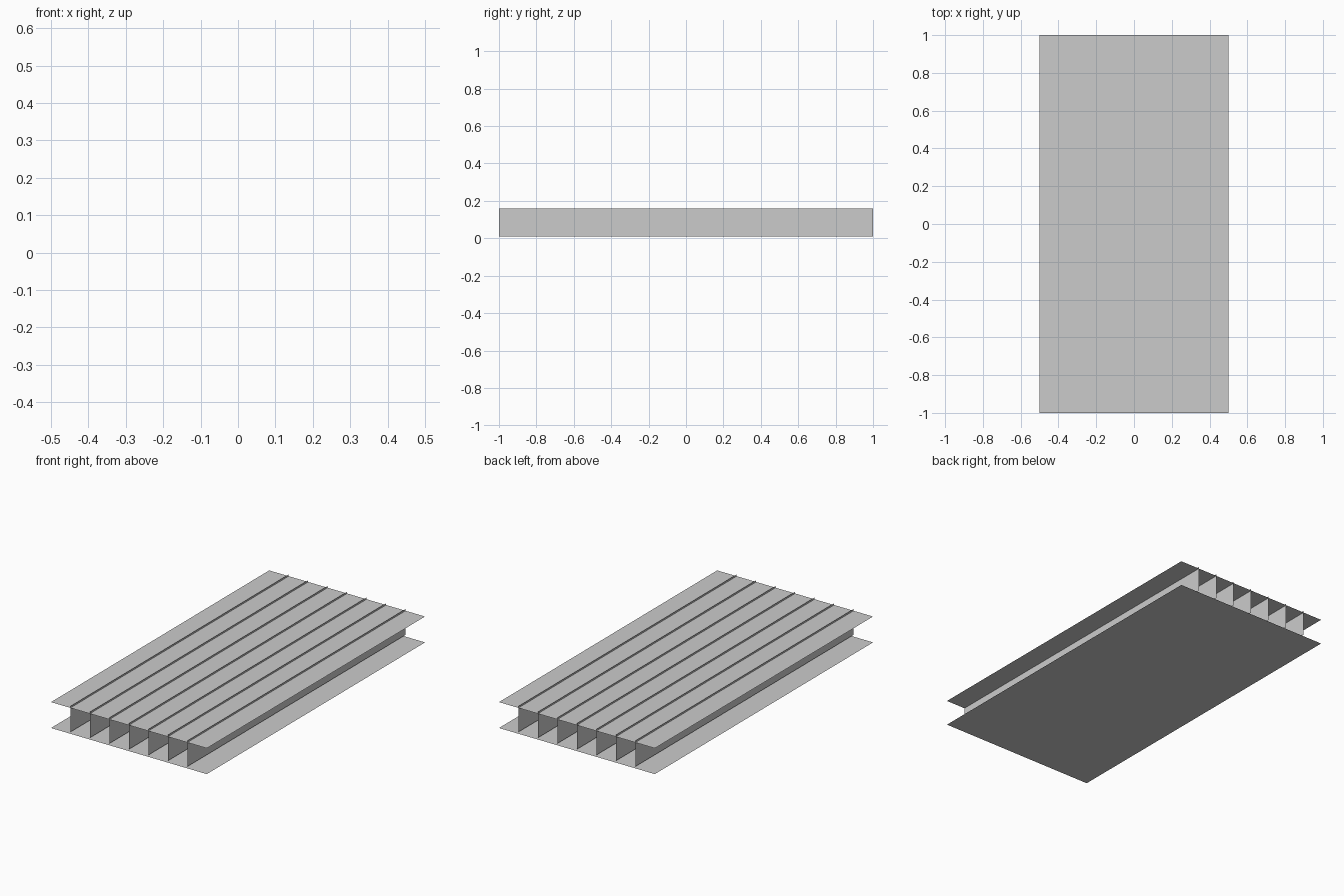
import bpy
from math import pi

if "Cube" in bpy.data.objects:
    bpy.data.objects.remove(bpy.data.objects["Cube"])


def sheet(name, size_x, size_y, location, rotation=(0, 0, 0)):
    """Single flat, zero-thickness panel."""
    bpy.ops.mesh.primitive_plane_add(size=1, location=location, rotation=rotation)
    panel = bpy.context.object
    panel.name = name
    panel.scale = (size_x, size_y, 1)
    bpy.ops.object.transform_apply(location=False, rotation=True, scale=True)
    return panel


WIDTH, LENGTH, GAP = 1.0, 2.0, 0.15
LIFT = 0.01      # webs sit slightly high and poke through the top sheet
PITCH = WIDTH / 8

# Bottom and top sheets
sheet("bottom_sheet", WIDTH, LENGTH, (0, 0, 0))
sheet("top_sheet", WIDTH, LENGTH, (0, 0, GAP))

# Seven upright webs running front to back
for i in range(-3, 4):
    sheet(f"web_{i + 4}", GAP, LENGTH, (i * PITCH, 0, GAP / 2 + LIFT), (0, pi / 2, 0))
